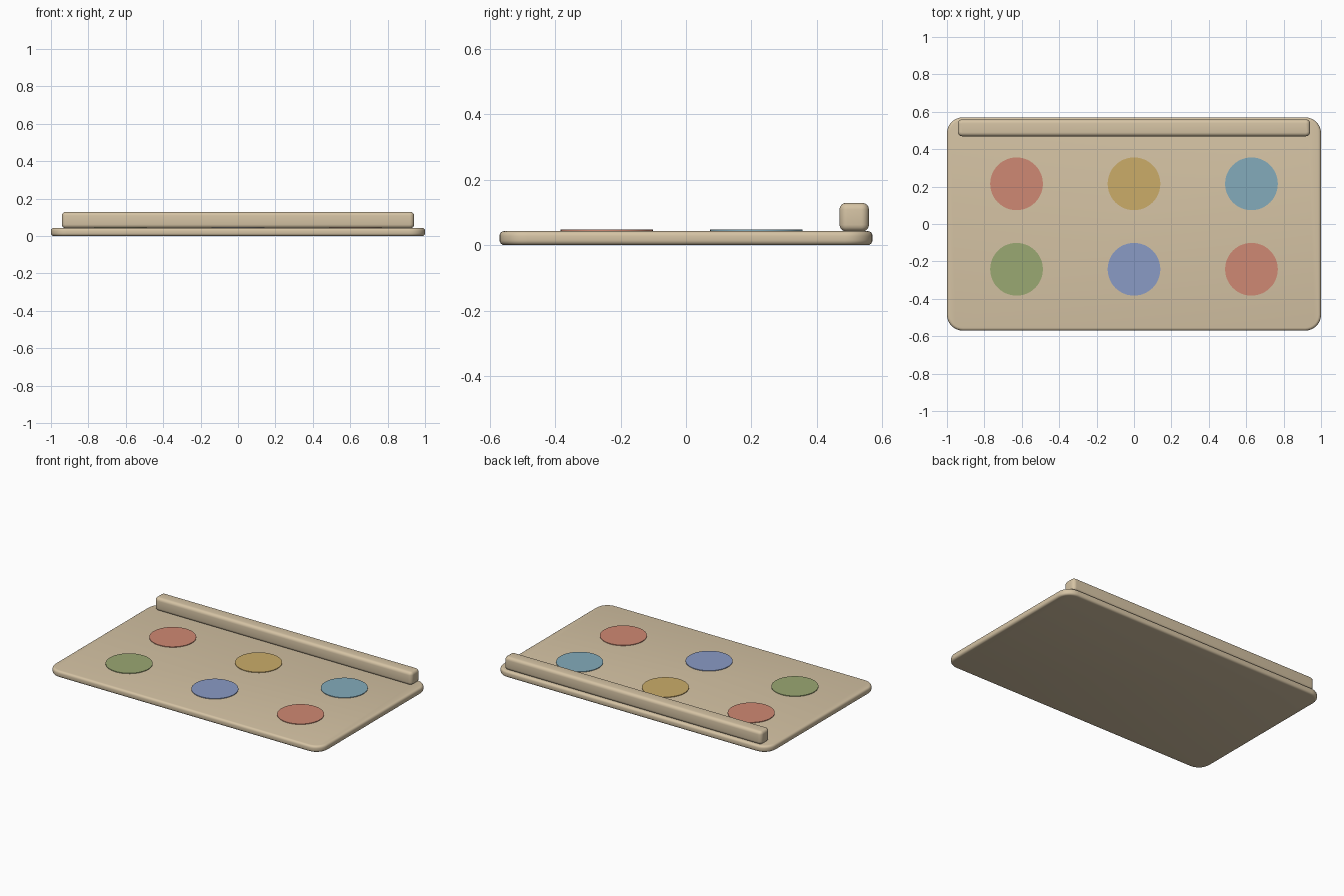
import bpy, bmesh, math

if "Cube" in bpy.data.objects:
    bpy.data.objects.remove(bpy.data.objects["Cube"])


def mat(name, rgb):
    """Flat material from sRGB 0-255 values."""
    m = bpy.data.materials.new(name)
    lin = [((c / 255 + 0.055) / 1.055) ** 2.4 for c in rgb]
    m.diffuse_color = (*lin, 1)
    m.use_nodes = True
    m.node_tree.nodes["Principled BSDF"].inputs["Base Color"].default_value = m.diffuse_color
    return m


def finish(bm, name, material):
    bmesh.ops.recalc_face_normals(bm, faces=bm.faces)
    me = bpy.data.meshes.new(name)
    bm.to_mesh(me)
    bm.free()
    ob = bpy.data.objects.new(name, me)
    bpy.context.collection.objects.link(ob)
    me.materials.append(material)
    bpy.context.view_layer.objects.active = ob
    bpy.ops.object.select_all(action='DESELECT')
    ob.select_set(True)
    bpy.ops.object.shade_smooth_by_angle(angle=math.radians(35))
    return ob


def rounded_slab(name, cx, cy, hx, hy, z0, z1, radius, edge, material, seg=8, eseg=4):
    """Rounded rectangle with softened top and bottom edges, built as stacked rings."""
    levels = []
    for i in range(eseg + 1):
        a = math.pi / 2 * i / eseg
        levels.append((edge * (1 - math.sin(a)), edge * (1 - math.cos(a))))
    stack = [(ins, z0 + h) for ins, h in levels]
    stack += [(ins, z1 - h) for ins, h in reversed(levels)]
    bm = bmesh.new()
    rings = []
    for ins, z in stack:
        r = radius - ins
        ring = []
        for k, (sx, sy) in enumerate([(1, 1), (-1, 1), (-1, -1), (1, -1)]):
            for j in range(seg + 1):
                a = math.pi / 2 * (k + j / seg)
                ring.append(bm.verts.new((cx + sx * (hx - radius) + r * math.cos(a),
                                          cy + sy * (hy - radius) + r * math.sin(a), z)))
        rings.append(ring)
    n = len(rings[0])
    for lo, hi in zip(rings, rings[1:]):
        for i in range(n):
            bm.faces.new((lo[i], lo[(i + 1) % n], hi[(i + 1) % n], hi[i]))
    bm.faces.new(rings[0])
    bm.faces.new(rings[-1])
    return finish(bm, name, material)


tan = mat("warm_tan", (213, 195, 164))
red = mat("clay_red", (207, 137, 115))
yellow = mat("mustard", (203, 172, 105))
teal = mat("dusty_teal", (131, 171, 187))
green = mat("sage_green", (154, 168, 114))
blue = mat("soft_blue", (138, 155, 197))

# Base board
rounded_slab("base_board", 0, 0, 1.0, 0.57, 0.0, 0.043, 0.085, 0.015, tan)

# Raised bar along the back edge
rounded_slab("back_bar", 0, 0.514, 0.942, 0.045, 0.042, 0.129, 0.024, 0.02, tan)

# Six thin coloured spots
rows = [(0.215, (red, yellow, teal)), (-0.242, (green, blue, red))]
for r, (y, mats) in enumerate(rows):
    for c, m in enumerate(mats):
        bm = bmesh.new()
        bmesh.ops.create_cone(bm, cap_ends=True, segments=48, radius1=0.141,
                              radius2=0.141, depth=0.005)
        bmesh.ops.translate(bm, verts=bm.verts, vec=((c - 1) * 0.628, y, 0.0445))
        finish(bm, f"spot_{r + 1}_{c + 1}", m)
